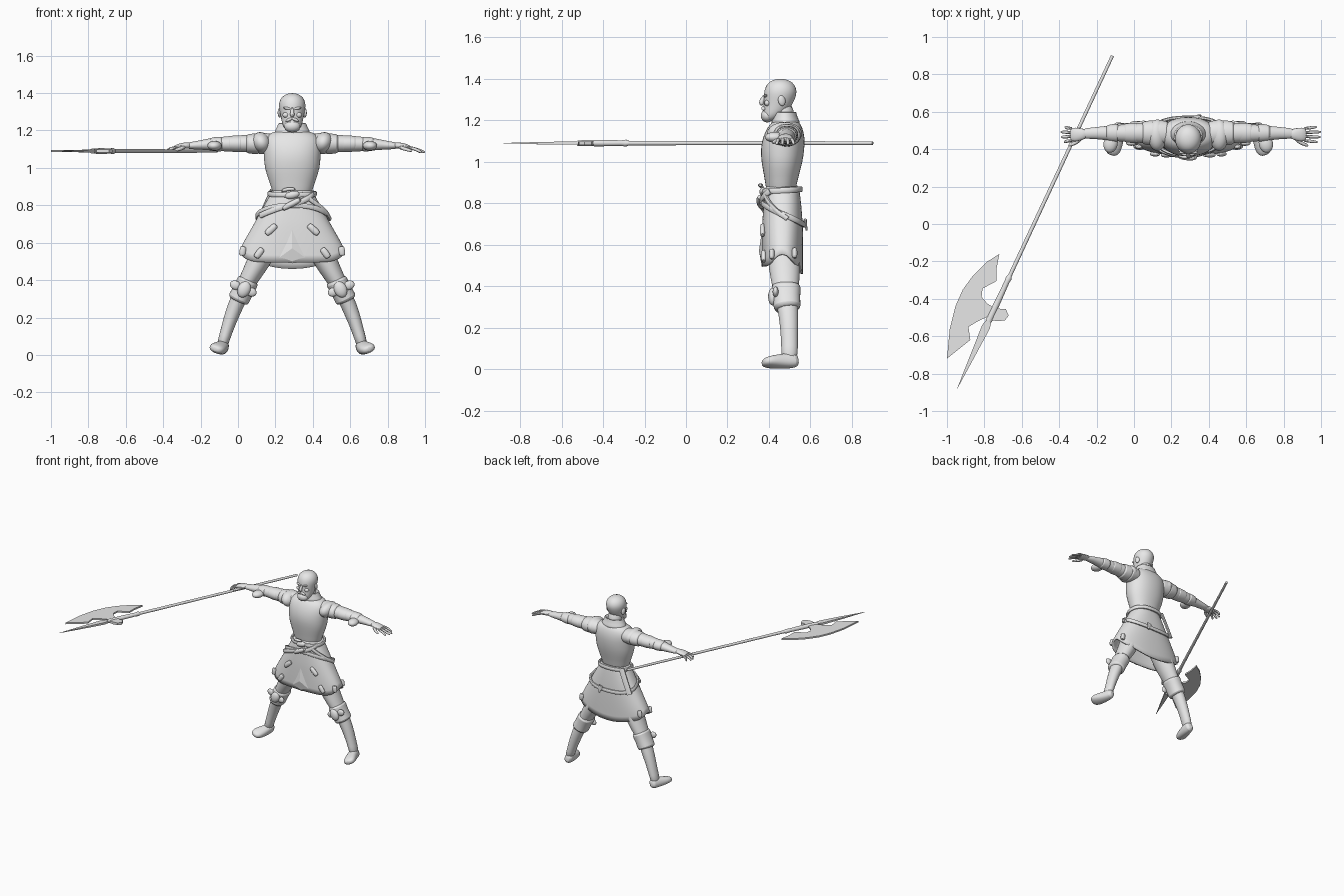
import bpy, bmesh, math
from mathutils import Vector, Matrix

CX = 0.29  # figure centre line
mat = bpy.data.materials.new("plain_grey")
mat.diffuse_color = (0.8, 0.8, 0.8, 1)


def finish(name, bm, shift=CX, subsurf=0, sharp=40):
    bmesh.ops.recalc_face_normals(bm, faces=bm.faces)
    bmesh.ops.translate(bm, verts=bm.verts, vec=(shift, 0, 0))
    me = bpy.data.meshes.new(name)
    bm.to_mesh(me)
    bm.free()
    me.materials.append(mat)
    me.shade_smooth()
    me.set_sharp_from_angle(angle=math.radians(sharp))
    ob = bpy.data.objects.new(name, me)
    bpy.context.collection.objects.link(ob)
    if subsurf:
        ob.modifiers.new("round", 'SUBSURF').levels = subsurf
        ob.modifiers["round"].render_levels = subsurf
    return ob


def spow(v, p):
    return math.copysign(abs(v) ** p, v)


def tube(name, pts, radii, up, n=16, axis=None, closed=False, p=1.0, subsurf=1, shift=CX, sharp=40):
    """Skin oval rings along a path; radii are (sideways, along up)."""
    bm = bmesh.new()
    pts = [Vector(q) for q in pts]
    if not isinstance(radii, list):
        radii = [radii] * len(pts)
    rings, m = [], len(pts)
    for i, c in enumerate(pts):
        a = pts[(i - 1) % m] if closed else pts[max(i - 1, 0)]
        b = pts[(i + 1) % m] if closed else pts[min(i + 1, m - 1)]
        t = Vector(axis) if axis else (b - a).normalized()
        v = Vector(up)
        v = (v - t * v.dot(t)).normalized()
        u = t.cross(v)
        ring = []
        for k in range(n):
            w = math.tau * (k + 0.5) / n
            ring.append(bm.verts.new(c + u * radii[i][0] * spow(math.cos(w), p)
                                     + v * radii[i][1] * spow(math.sin(w), p)))
        rings.append(ring)
    pairs = list(zip(rings, rings[1:])) + ([(rings[-1], rings[0])] if closed else [])
    for r, s in pairs:
        for k in range(n):
            bm.faces.new((r[k], r[(k + 1) % n], s[(k + 1) % n], s[k]))
    if not closed:
        bm.faces.new(rings[0])
        bm.faces.new(rings[-1])
    return finish(name, bm, shift, subsurf, sharp)


def column(name, rows, p=1.0, n=24):
    """Horizontal oval rings: (z, y centre, half width, half depth)."""
    return tube(name, [(0, r[1], r[0]) for r in rows], [(r[2], r[3]) for r in rows],
                (0, 1, 0), n, axis=(0, 0, 1), p=p)


def ball(name, loc, size, rot=(0, 0, 0)):
    bm = bmesh.new()
    bmesh.ops.create_uvsphere(bm, u_segments=20, v_segments=12, radius=1)
    m = Matrix.Translation(loc)
    for i, ax in enumerate("XYZ"):
        m = m @ Matrix.Rotation(rot[i], 4, ax)
    bm.transform(m @ Matrix.Diagonal((*size, 1)))
    return finish(name, bm)


# Torso, collar, neck and head
column("breastplate", [(.84, .458, .10, .07), (.88, .458, .108, .073), (.93, .46, .125, .084),
                       (1.0, .463, .15, .1), (1.06, .465, .152, .107), (1.12, .472, .158, .102),
                       (1.165, .477, .15, .085), (1.19, .48, .11, .068), (1.2, .48, .07, .05)], p=.92)
column("collar", [(1.17, .482, .105, .075), (1.195, .48, .095, .068), (1.22, .478, .08, .058),
                  (1.24, .478, .076, .055), (1.242, .478, .066, .048), (1.22, .478, .06, .045)])
column("neck", [(1.18, .478, .055, .052), (1.22, .472, .05, .05), (1.29, .465, .05, .05)])
column("head", [(1.195, .402, .02, .025), (1.208, .408, .04, .042), (1.23, .424, .052, .056),
                (1.255, .436, .058, .064), (1.28, .445, .063, .07), (1.31, .452, .069, .077),
                (1.34, .456, .073, .08), (1.37, .456, .064, .07), (1.392, .456, .042, .047),
                (1.4, .456, .012, .014)])
tube("nose", [(0, .384, 1.322), (0, .371, 1.305), (0, .361, 1.283), (0, .369, 1.272)],
     [(.007, .009), (.009, .012), (.014, .014), (.009, .008)], (0, -1, 0), 10)
ball("beard", (0, .392, 1.222), (.043, .031, .032))
for s, side in ((-1, "right"), (1, "left")):
    ball(side + "_brow", (s * .026, .384, 1.318), (.023, .01, .007), (0, -s * .15, 0))
    ball(side + "_cheek", (s * .034, .392, 1.283), (.018, .014, .015))
    ball(side + "_ear", (s * .067, .462, 1.295), (.01, .018, .026), (.2, 0, s * .3))
    ball(side + "_moustache", (s * .016, .374, 1.258), (.021, .011, .008), (0, s * .4, 0))

# Flared skirt: surface function shared with belts and tabs
ROWS = [(.88, .105, .08), (.8, .15, .09), (.7, .205, .098), (.6, .262, .1), (.54, .29, .1), (.4, .3, .1)]


def skirt_at(deg, z, out=0.0):
    th = math.radians(deg)
    z0 = min(max(z, ROWS[-1][0]), ROWS[0][0])
    for (za, aa, ba), (zb, ab, bb) in zip(ROWS, ROWS[1:]):
        if z0 >= zb:
            f = (za - z0) / (za - zb)
            a, b = aa + (ab - aa) * f, ba + (bb - ba) * f
            break
    return Vector(((a + out) * spow(math.cos(th), .85), .465 + (b + out) * spow(math.sin(th), .85), z))


bm = bmesh.new()
N, M = 64, 10
grid = []
for j in range(M + 1):
    row = []
    for k in range(N):
        deg = 360 * k / N
        c, sn = math.cos(math.radians(deg)), math.sin(math.radians(deg))
        hem = .495 + .06 * abs(c) ** 6 - .035 * max(0, sn) ** 8
        row.append(bm.verts.new(skirt_at(deg, .88 + (hem - .88) * j / M)))
    grid.append(row)
for r, q in zip(grid, grid[1:]):
    for k in range(N):
        bm.faces.new((r[k], r[(k + 1) % N], q[(k + 1) % N], q[k]))
skirt = finish("skirt", bm)
skirt.modifiers.new("thickness", 'SOLIDIFY').thickness = .012

# Front fold of the skirt
bm = bmesh.new()
top, low, mid = [bm.verts.new(q) for q in ((0, .368, .68), (0, .367, .49), (0, .352, .57))]
for s in (-1, 1):
    corner = bm.verts.new((s * .095, .372, .502))
    bm.faces.new((top, mid, corner))
    bm.faces.new((mid, low, corner))
finish("front_fold", bm, sharp=10)


# Belts and straps wrapped on the skirt
def strap(name, a0, a1, zf, size, closed=False, out=.008):
    n = 40
    path = []
    for i in range(n):
        f = i / n if closed else i / (n - 1)
        deg = a0 + (a1 - a0) * f
        path.append(skirt_at(deg, zf(f, math.sin(math.radians(deg))), out))
    return tube(name, path, size, (0, 0, 1), 8, closed=closed, p=.7, subsurf=0)


strap("waist_belt", 0, 360, lambda f, s: .862 + .006 * s, (.009, .014), True)
strap("hip_belt", 0, 360, lambda f, s: .748 - .052 * s, (.009, .014), True)
strap("cross_strap", -150, -35, lambda f, s: .745 + .115 * f, (.011, .015), out=.012)
strap("side_strap", -60, 10, lambda f, s: .845 - .12 * f, (.009, .012), out=.012)
ball("buckle", (.0, .372, .855), (.04, .018, .02), (0, -.2, 0))
tube("belt_knot", [(-.06, .37, .875), (-.02, .356, .89), (.02, .36, .885)],
     [(.008, .008), (.012, .014), (.008, .008)], (0, -1, 0), 10)
tube("hanging_roll", [(-.06, .366, .775), (.0, .352, .81), (.05, .358, .835)],
     [(.014, .014), (.018, .018), (.014, .014)], (0, -1, 0), 12)
tube("back_tab", [skirt_at(140, z, .02) for z in (.88, .82, .76, .7)],
     (.02, .008), (-.4, .9, 0), 8, p=.7, subsurf=0)
tube("belt_tail", [skirt_at(80, .72, .015), skirt_at(78, .67, .02)],
     [(.02, .008), (.008, .005)], (0, 1, 0), 8, subsurf=0)

for s, side in ((-1, "right"), (1, "left")):
    # Skirt tabs near the hem and on the front panels
    for i, (d, z, tilt) in enumerate(((-64, .67, .05), (-56, .545, .04), (-25, .555, .012), (30, .56, .012))):
        d = d if s > 0 else 180 - d
        a, b = skirt_at(d, z - .022, .006), skirt_at(d, z + .022, .006)
        a.x += s * tilt * .6 - s * .012
        b.x -= s * tilt * .6 - s * .012
        c = (a + b) / 2
        ends = [c + (e - c) * k for e, k in ((a, 1.15), (a, .85), (b, .85), (b, 1.15))]
        tube(f"{side}_skirt_tab_{i + 1}", ends, [(.012, .009), (.019, .014), (.019, .014), (.012, .009)],
             (0, 1, 0), 12)

    # Legs, knee guards and boots
    leg = [(.10, .47, .68), (.15, .472, .56), (.19, .476, .48), (.236, .48, .4), (.268, .485, .34),
           (.305, .495, .26), (.335, .498, .18), (.36, .5, .1), (.376, .498, .045)]
    leg_r = [(.08, .085), (.07, .082), (.06, .077), (.05, .066), (.043, .055),
             (.043, .048), (.037, .043), (.031, .04), (.032, .042)]
    tube(side + "_leg", [(s * x, y, z) for x, y, z in leg], leg_r, (0, 1, 0))
    tube(side + "_knee_cuff", [(s * x, y, z) for x, y, z in
         ((.232, .482, .405), (.236, .482, .395), (.262, .484, .345), (.288, .488, .295), (.291, .489, .288))],
         [(.052, .066), (.062, .075), (.055, .066), (.062, .068), (.05, .056)], (0, 1, 0), p=.9)
    ball(side + "_knee_cap", (s * .258, .418, .35), (.034, .022, .045), (0, -s * .45, 0))
    for k in (-1, 1):
        ball(f"{side}_knee_wing_{'inner' if k < 0 else 'outer'}", (s * (.262 + k * .042), .432, .355 + k * .018),
             (.03, .014, .024), (0, -s * .4, 0))
    foot = [(.366, .543, .045), (.368, .53, .043), (.374, .49, .04), (.388, .44, .036),
            (.402, .4, .034), (.41, .378, .032), (.414, .368, .031)]
    foot_r = [(.015, .02), (.03, .036), (.035, .038), (.042, .033), (.045, .027), (.035, .02), (.015, .01)]
    tube(side + "_foot", [(s * x, y, z) for x, y, z in foot], foot_r, (-s * .36, 0, 1), p=.85)

    # Arms with layered shoulder plates, cuffs and elbow guards
    arm = [(.10, .488, 1.13), (.18, .488, 1.13), (.26, .487, 1.13), (.36, .486, 1.128),
           (.45, .486, 1.126), (.52, .486, 1.12), (.57, .482, 1.118)]
    arm_r = [(.06, .05), (.06, .05), (.054, .047), (.046, .041), (.038, .032), (.029, .021), (.03, .018)]
    tube(side + "_arm", [(s * x, y, z) for x, y, z in arm], arm_r, (0, 0, 1))
    for name, x0, x1, z, r0, r1 in (("shoulder_plate", .10, .19, 1.131, .056, .066),
                                    ("upper_arm_plate", .17, .25, 1.129, .062, .056),
                                    ("sleeve_cuff", .26, .35, 1.129, .05, .046),
                                    ("forearm_guard", .37, .44, 1.127, .045, .039)):
        tube(f"{side}_{name}", [(s * x, .487, z) for x in (x0, x0 + .006, x1 - .006, x1)],
             [(r0 * .9, r0 * .75), (r0 * 1.15, r0 * .95), (r1 * 1.15, r1 * .95), (r1 * .85, r1 * .75)],
             (0, 0, 1))
    ball(side + "_shoulder_cap", (s * .165, .475, 1.135), (.05, .085, .058), (0, s * .5, 0))
    ball(side + "_elbow_guard", (s * .415, .43, 1.118), (.038, .05, .026), (0, 0, s * .2))

    # Hands
    end = .71 if s > 0 else .682
    tube(side + "_palm", [(s * x, y, z) for x, y, z in
         ((.54, .484, 1.12), (.57, .48, 1.12), (.605, .478, 1.115), (.635, .478, 1.106))],
         [(.024, .017), (.033, .018), (.04, .016), (.036, .011)], (0, 0, 1), 12)
    for i in range(4):
        y = .447 + .021 * i
        tip = end - (.018, .002, 0, .022)[i]
        tube(f"{side}_finger_{i + 1}", [(s * .615, y, 1.111), (s * .655, y + (i - 1.5) * .003, 1.103),
             (s * (tip - .006), y + (i - 1.5) * .006, 1.086), (s * tip, y + (i - 1.5) * .006, 1.082)],
             [(.01, .01), (.0095, .0095), (.008, .008), (.004, .004)], (0, 0, 1), 8)
    tube(side + "_thumb", [(s * .57, .46, 1.112), (s * .6, .434, 1.102), (s * .635, .42, 1.092), (s * .642, .419, 1.09)],
         [(.013, .013), (.012, .011), (.009, .009), (.004, .004)], (0, 0, 1), 8)


# Halberd, measured along its length from the butt (y .9) to the tip (y -.88)
def on_shaft(y):
    return (-.115 + (y - .9) * .4664, y, 1.09)


def pole(name, ys, radii, n=12):
    return tube(name, [on_shaft(y) for y in ys], radii, (0, 0, 1), n, subsurf=0, shift=0)


pole("halberd_shaft", (.9, -.3), [(.009, .009), (.011, .011)])
pole("halberd_socket", (-.275, -.29, -.31, -.42, -.52), [(.011, .011), (.017, .017), (.014, .014), (.017, .016), (.018, .014)])
pole("halberd_spike", (-.5, -.55, -.7, -.88), [(.014, .01), (.032, .011), (.018, .008), (.001, .001)], 4)


def plate(name, outline, thick):
    bm = bmesh.new()
    f = bm.faces.new([bm.verts.new((x, y, 1.09 - thick)) for x, y in outline])
    r = bmesh.ops.extrude_face_region(bm, geom=[f])
    bmesh.ops.translate(bm, vec=(0, 0, 2 * thick), verts=[g for g in r["geom"] if isinstance(g, bmesh.types.BMVert)])
    return finish(name, bm, 0, 0, 30)


plate("axe_blade", [(-.72, -.16), (-.79, -.205), (-.86, -.275), (-.915, -.35), (-.955, -.44), (-.985, -.56),
                    (-1.0, -.72), (-.875, -.62), (-.885, -.55), (-.835, -.52), (-.77, -.49), (-.745, -.45),
                    (-.785, -.425), (-.815, -.39), (-.81, -.345), (-.735, -.305), (-.735, -.24)], .006)
plate("axe_beak", [(-.75, -.43), (-.715, -.455), (-.685, -.455), (-.67, -.49), (-.69, -.515), (-.73, -.52), (-.78, -.51)], .009)
